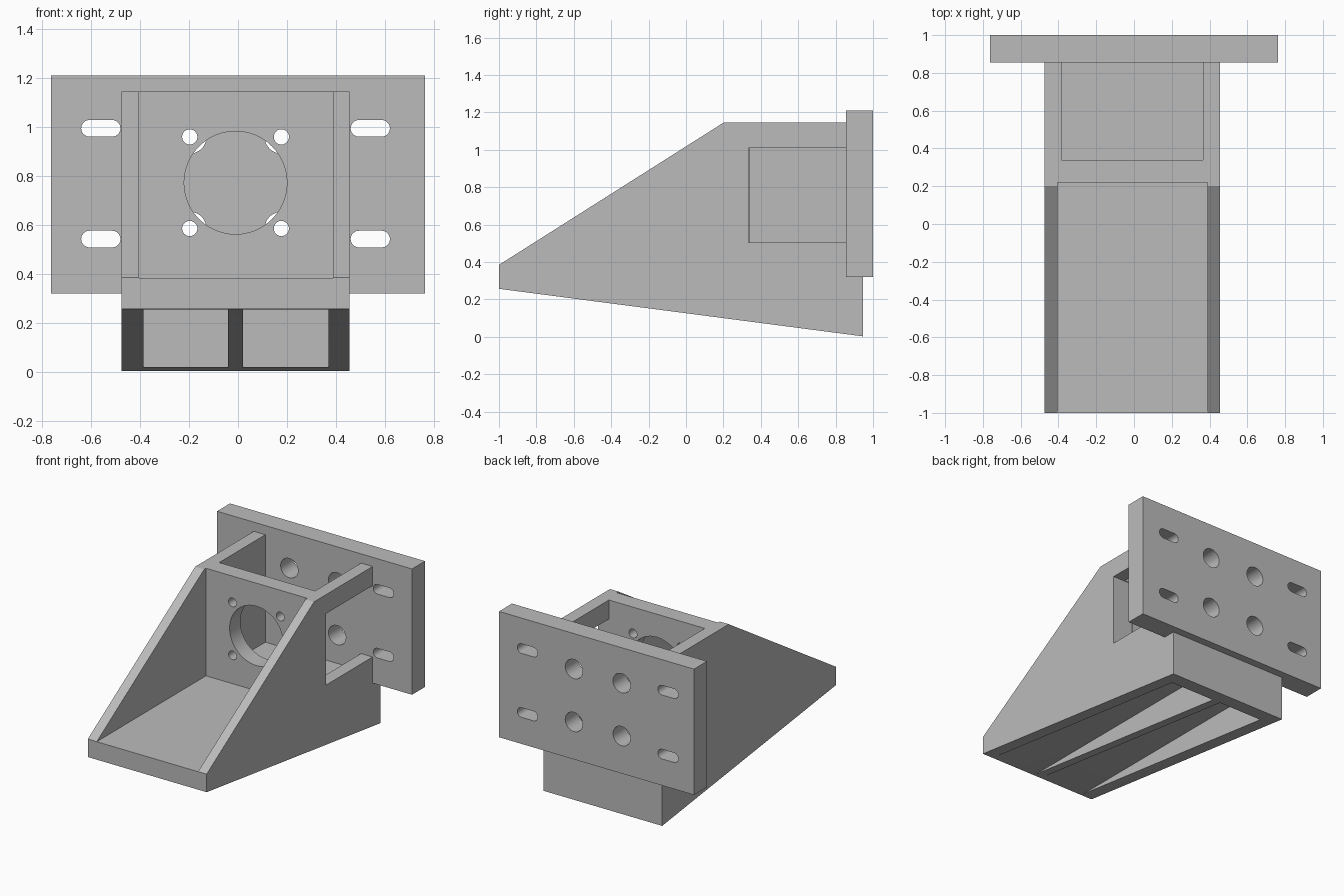
import bpy
import bmesh
import math

cube = bpy.data.objects.get("Cube")
if cube:
    bpy.data.objects.remove(cube, do_unlink=True)

grey = bpy.data.materials.new("plain grey")
grey.use_nodes = True
grey.diffuse_color = (0.5, 0.5, 0.5, 1)
grey.node_tree.nodes["Principled BSDF"].inputs["Base Color"].default_value = (0.5, 0.5, 0.5, 1)

CX = -0.01      # centre line of the bracket body
CZ = 0.772      # height of the bore axis
HOLE = 0.187    # bolt offset from the bore axis


def prism(name, points, axis, start, end):
    """Extrude a closed profile: along x the points are (y, z), along y (x, z)."""
    bm = bmesh.new()
    place = (lambda p: (start, *p)) if axis == "x" else (lambda p: (p[0], start, p[1]))
    face = bm.faces.new([bm.verts.new(place(p)) for p in points])
    new = bmesh.ops.extrude_face_region(bm, geom=[face])["geom"]
    shift = (end - start, 0, 0) if axis == "x" else (0, end - start, 0)
    bmesh.ops.translate(bm, vec=shift, verts=[g for g in new if isinstance(g, bmesh.types.BMVert)])
    bmesh.ops.recalc_face_normals(bm, faces=bm.faces)
    mesh = bpy.data.meshes.new(name)
    bm.to_mesh(mesh)
    bm.free()
    mesh.materials.append(grey)
    obj = bpy.data.objects.new(name, mesh)
    bpy.context.collection.objects.link(obj)
    return obj


def box(name, x, y, z):
    return prism(name, [(y[0], z[0]), (y[1], z[0]), (y[1], z[1]), (y[0], z[1])], "x", *x)


def slot(x, z, radius, half_length=0.0, steps=24):
    """Circle, or rounded slot when half_length is set."""
    pts = []
    for side in (1, -1):
        for i in range(steps + (1 if half_length else 0)):
            a = math.pi * i / steps - side * math.pi / 2
            pts.append((x + side * half_length + radius * math.cos(a), z + radius * math.sin(a)))
    return pts


def cut(target, cutter):
    cutter.hide_render = True
    mod = target.modifiers.new("cut", "BOOLEAN")
    mod.operation, mod.solver, mod.object = "DIFFERENCE", "EXACT", cutter
    bpy.context.view_layer.objects.active = target
    bpy.ops.object.modifier_apply(modifier=mod.name)
    bpy.data.objects.remove(cutter, do_unlink=True)


# Wedge-shaped body
body = prism("bracket_body",
             [(-1, 0.257), (-1, 0.385), (0.2, 1.145), (0.855, 1.145),
              (0.855, 0.32), (0.945, 0.32), (0.945, 0.003)],
             "x", -0.475, 0.455)

# Front tray and rear pocket, leaving a bulkhead between them
cut(body, box("front_tray", (-0.405, 0.388), (-1.2, 0.22), (0.384, 1.4)))
cut(body, box("rear_pocket", (-0.385, 0.365), (0.34, 1.0), (0.385, 1.4)))

# Access window in the left wall only
cut(body, box("side_window", (0.3, 0.6), (0.335, 1.0), (0.505, 1.01)))

# Two pockets under the floor, split by a rib
for x in ((-0.385, -0.04), (0.02, 0.37)):
    cut(body, box("under_pocket", x, (-1.2, 0.83), (-0.2, 0.254)))

# Bore and bolt holes through the bulkhead
cut(body, prism("bore", slot(CX, CZ, 0.21), "y", 0.1, 0.4))
corners = [(sx, sz) for sx in (-1, 1) for sz in (-1, 1)]
for sx, sz in corners:
    hole = slot(CX + sx * HOLE, CZ + sz * HOLE, 0.031)
    cut(body, prism("bolt_hole", hole, "y", 0.1, 0.4))

# Mounting plate with access holes and slots
plate = box("mounting_plate", (-0.763, 0.763), (0.855, 1), (0.32, 1.21))
for sx, sz in corners:
    access = slot(CX + sx * HOLE, CZ + sz * HOLE, 0.068)
    cut(plate, prism("access_hole", access, "y", 0.7, 1.2))
    long_slot = slot(CX + sx * 0.55, 0.768 + sz * 0.226, 0.034, 0.046)
    cut(plate, prism("mounting_slot", long_slot, "y", 0.7, 1.2))

# Smooth the round holes, keep the edges crisp
for obj in (body, plate):
    bpy.ops.object.select_all(action="DESELECT")
    obj.select_set(True)
    bpy.context.view_layer.objects.active = obj
    bpy.ops.object.shade_smooth_by_angle(angle=math.radians(30))
